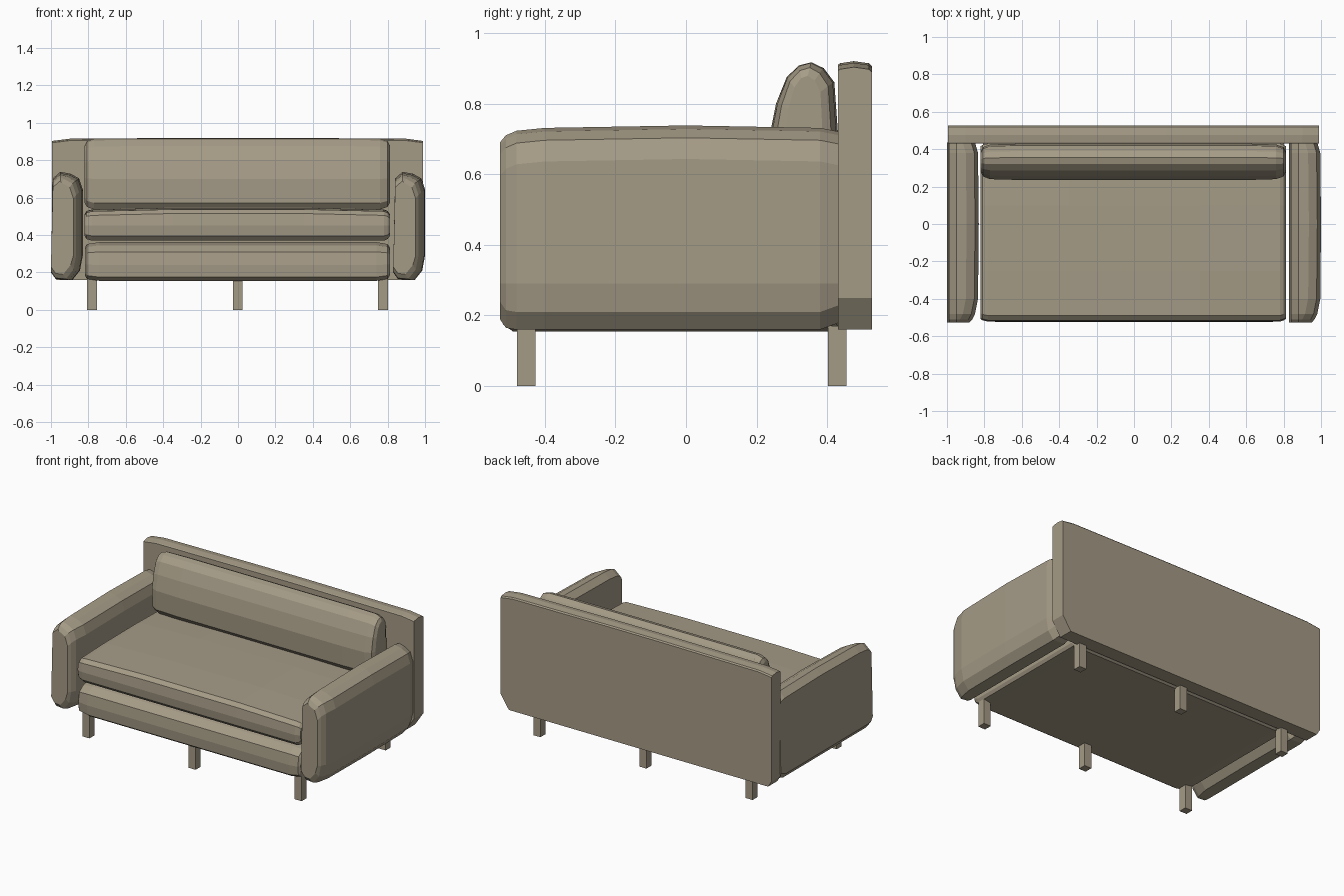
import bpy, bmesh

fabric = bpy.data.materials.new("beige_fabric")
fabric.diffuse_color = (0.376, 0.328, 0.24, 1)


def make(name, bm):
    """Turn a bmesh into a finished flat-shaded part."""
    bmesh.ops.recalc_face_normals(bm, faces=bm.faces)
    me = bpy.data.meshes.new(name)
    bm.to_mesh(me)
    bm.free()
    me.materials.append(fabric)
    ob = bpy.data.objects.new(name, me)
    bpy.context.collection.objects.link(ob)
    return ob


def loft(name, rings):
    """Skin a list of equal-length point rings and cap both ends."""
    bm = bmesh.new()
    vs = [[bm.verts.new(p) for p in r] for r in rings]
    n = len(vs[0])
    for a, b in zip(vs, vs[1:]):
        for i in range(n):
            j = (i + 1) % n
            bm.faces.new((a[i], a[j], b[j], b[i]))
    bm.faces.new(vs[0])
    bm.faces.new(vs[-1])
    return make(name, bm)


def cushion(name, profile, stations):
    """Sweep a (y, z) profile along x; each station is x, y scale, z scale, crown."""
    ys, zs = [p[0] for p in profile], [p[1] for p in profile]
    cy, cz = (min(ys) + max(ys)) / 2, (min(zs) + max(zs)) / 2
    rings = []
    for x, sy, sz, crown in stations:
        rings.append([(x, cy + (y - cy) * sy,
                       cz + (z - cz) * sz + (crown if z > cz else 0))
                      for y, z in profile])
    return loft(name, rings)


def box(name, x0, x1, y0, y1, z0, z1):
    return loft(name, [[(x0, y0, z), (x1, y0, z), (x1, y1, z), (x0, y1, z)]
                       for z in (z0, z1)])


# Arms: same shape on both sides, flat on the left and softened on the right
arm_profile = [(0, 0.20), (0.025, 0.165), (0.115, 0.16), (0.155, 0.21), (0.17, 0.29),
               (0.17, 0.64), (0.15, 0.70), (0.105, 0.725), (0.05, 0.735), (0.01, 0.70)]
# y, right-side inset, top drop, bottom lift
arm_stations = [(-0.527, 0.05, 0.045, 0.03), (-0.51, 0.035, 0.025, 0.005),
                (-0.48, 0.02, 0.012, 0), (-0.40, 0.004, 0.004, 0),
                (0.0, 0, -0.003, 0), (0.38, 0.004, 0.004, 0),
                (0.435, 0.02, 0.015, 0.02)]
for side, x0 in (("left", -1.0), ("right", 0.83)):
    loft(side + "_arm", [
        [(x0 + x - inset * (x > 0.1), y, z - drop if z > 0.45 else z + lift * (z < 0.25))
         for x, z in arm_profile]
        for y, inset, drop, lift in arm_stations])

# Back panel: slightly crowned top with cut lower corners
outline = [(-0.97, 0.16), (0.93, 0.16), (0.99, 0.25), (0.99, 0.893), (0.90, 0.905),
           (0.17, 0.91), (-0.17, 0.91), (-0.90, 0.905), (-0.995, 0.893), (-0.995, 0.20)]
loft("back_panel", [
    [(x, y, z + (rise if z > 0.5 else 0)) for x, z in outline]
    for y, rise in ((0.43, 0), (0.436, 0.004), (0.475, 0.01), (0.518, 0.004), (0.526, -0.004))])

# Seat base
cushion("seat_base",
        [(-0.49, 0.155), (-0.518, 0.175), (-0.523, 0.24), (-0.515, 0.31), (-0.47, 0.345),
         (-0.40, 0.362), (0.42, 0.362), (0.43, 0.34), (0.43, 0.17), (0.41, 0.155)],
        [(-0.818, 0.96, 0.72, 0), (-0.808, 0.985, 0.9, 0), (-0.74, 1, 1, 0),
         (0.74, 1, 1, 0), (0.80, 0.985, 0.9, 0), (0.812, 0.96, 0.72, 0)])

# Seat cushion with a soft crown
cushion("seat_cushion",
        [(-0.49, 0.37), (-0.515, 0.395), (-0.522, 0.45), (-0.515, 0.505), (-0.49, 0.527),
         (-0.25, 0.535), (0.10, 0.537), (0.40, 0.53), (0.43, 0.50), (0.43, 0.40), (0.41, 0.37)],
        [(-0.82, 0.97, 0.7, 0), (-0.81, 0.985, 0.9, 0), (-0.78, 1, 1, 0),
         (-0.35, 1, 1, 0.01), (0.35, 1, 1, 0.01), (0.78, 1, 1, 0),
         (0.80, 0.985, 0.9, 0), (0.812, 0.97, 0.7, 0)])

# Back cushion leaning on the panel
cushion("back_cushion",
        [(0.27, 0.535), (0.24, 0.57), (0.235, 0.70), (0.255, 0.80), (0.285, 0.875),
         (0.32, 0.908), (0.355, 0.917), (0.39, 0.90), (0.42, 0.86), (0.43, 0.72),
         (0.43, 0.58), (0.40, 0.535)],
        [(-0.82, 0.55, 0.80, 0), (-0.808, 0.80, 0.92, 0), (-0.77, 0.95, 0.99, 0),
         (-0.60, 1, 1, 0), (0.60, 1, 1, 0), (0.76, 0.95, 0.99, 0),
         (0.80, 0.80, 0.92, 0), (0.812, 0.55, 0.80, 0)])

# Legs: two rows of three
for row, y in (("front", -0.452), ("back", 0.428)):
    for col, x in (("left", -0.78), ("middle", -0.002), ("right", 0.775)):
        box(f"{row}_{col}_leg", x - 0.026, x + 0.026, y - 0.026, y + 0.026, 0, 0.17)
